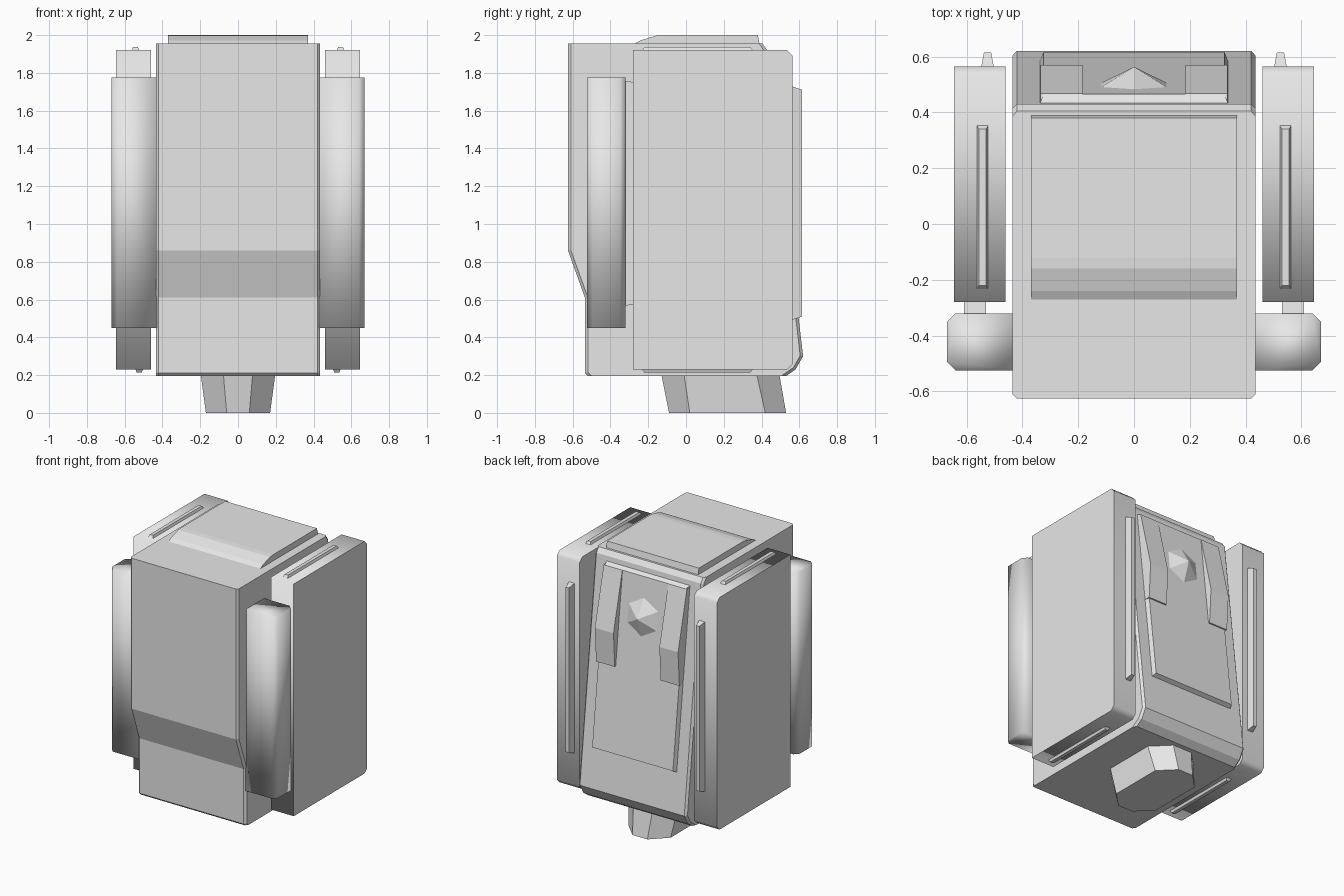
import bpy, bmesh, math
from mathutils import Vector, Matrix

if "Cube" in bpy.data.objects:
    bpy.data.objects.remove(bpy.data.objects["Cube"])

grey = bpy.data.materials.new("light_grey")
grey.diffuse_color = (0.8, 0.8, 0.8, 1)
grey.use_nodes = True
grey.node_tree.nodes["Principled BSDF"].inputs["Base Color"].default_value = grey.diffuse_color


def finish(bm, name):
    bmesh.ops.recalc_face_normals(bm, faces=bm.faces)
    me = bpy.data.meshes.new(name)
    bm.to_mesh(me)
    bm.free()
    me.materials.append(grey)
    ob = bpy.data.objects.new(name, me)
    bpy.context.collection.objects.link(ob)
    return ob


def loft(name, lower, upper, smooth=False, sharp_caps=True):
    """Join two matching outlines into a closed solid."""
    bm = bmesh.new()
    a = [bm.verts.new(p) for p in lower]
    b = [bm.verts.new(p) for p in upper]
    n = len(a)
    caps = [bm.faces.new(a), bm.faces.new(b[::-1])]
    for i in range(n):
        j = (i + 1) % n
        bm.faces.new((a[i], b[i], b[j], a[j]))
    if smooth:
        for f in bm.faces:
            f.smooth = True
        if sharp_caps:
            for f in caps:
                for e in f.edges:
                    e.smooth = False
    return finish(bm, name)


def prism_x(name, x0, x1, profile, **kw):
    return loft(name, [(x0, y, z) for y, z in profile],
                [(x1, y, z) for y, z in profile], **kw)


def back_y(z, lift=0.0):
    """Depth of the sloping back face at height z."""
    return 0.43 + (1.92 - z) * 0.19 / 1.62 + lift


def ridge(name, centre, half_len, along, out):
    """Thin rail with tapered ends, standing out from a panel edge."""
    c, u, o = Vector(centre), Vector(along), Vector(out)
    w = Vector((1, 0, 0))

    def ring(hw, hl, h):
        return [c + w * (hw * s) + u * (hl * t) + o * h
                for s, t in ((-1, -1), (1, -1), (1, 1), (-1, 1))]
    return loft(name, ring(0.024, half_len, -0.01),
                ring(0.013, half_len - 0.02, 0.05 if o.y else 0.017))


# main body with sloped back and stepped front
body = prism_x("body", -0.435, 0.435, [
    (-0.625, 1.955), (-0.625, 0.86), (-0.535, 0.61), (-0.535, 0.21),
    (-0.52, 0.195), (0.53, 0.195), (0.58, 0.23), (0.62, 0.30),
    (0.43, 1.92), (0.405, 1.955)])
bm = bmesh.new()
bm.from_mesh(body.data)
bm.normal_update()
rim = [e for e in bm.edges
       if any(abs(f.normal.x) > 0.9 for f in e.link_faces)
       and any(abs(f.normal.y) > 0.5 for f in e.link_faces)]
bmesh.ops.bevel(bm, geom=rim, offset=0.015, segments=1, affect='EDGES')
bm.to_mesh(body.data)
bm.free()

# roof plate
prism_x("roof_plate", -0.37, 0.37, [
    (-0.28, 1.95), (-0.24, 1.972), (-0.16, 1.997), (-0.12, 2.0),
    (0.38, 2.0), (0.39, 1.95)])

# tapered foot with cut corners
def octagon(hx, y0, y1, c, z):
    return [(-hx + c, y0, z), (hx - c, y0, z), (hx, y0 + c, z), (hx, y1 - c, z),
            (hx - c, y1, z), (-hx + c, y1, z), (-hx, y1 - c, z), (-hx, y0 + c, z)]


loft("foot", octagon(0.17, -0.09, 0.53, 0.11, 0), octagon(0.197, -0.13, 0.495, 0.12, 0.2))

# raised plate on the back
def back_rect(hx, z0, z1, lift):
    return [(-hx, back_y(z0, lift), z0), (hx, back_y(z0, lift), z0),
            (hx, back_y(z1, lift), z1), (-hx, back_y(z1, lift), z1)]


loft("back_plate", back_rect(0.34, 0.58, 1.89, -0.01), back_rect(0.325, 0.60, 1.87, 0.03))

# six-sided shallow boss on the back plate
bm = bmesh.new()
bmesh.ops.create_cone(bm, cap_ends=True, segments=6, radius1=0.145, radius2=0.0, depth=0.07)
normal = Vector((0, 1, 0.117)).normalized()
side = Vector((1, 0, 0))
rot = Matrix((side, normal.cross(side), normal)).transposed().to_4x4()
place = Matrix.Translation(Vector((0, back_y(1.59, 0.03), 1.59)) + normal * 0.03)
bmesh.ops.transform(bm, matrix=place @ rot, verts=bm.verts)
finish(bm, "back_boss")

for s, label in ((1, "right"), (-1, "left")):
    # wedge brackets on the back plate
    prism_x(label + "_bracket", s * 0.185, s * 0.335, [
        (0.44, 1.87), (0.468, 1.87), (0.57, 1.45), (0.555, 1.20), (0.50, 1.20)])

    # side panel with trimmed rear corners
    prism_x(label + "_panel", s * 0.46, s * 0.645, [
        (-0.28, 0.23), (0.535, 0.23), (0.565, 0.26),
        (0.565, 1.89), (0.535, 1.92), (-0.28, 1.92)], smooth=True)

    # rails on the panel top, bottom and back
    ridge(label + "_top_rail", (s * 0.543, 0.06, 1.92), 0.30, (0, 1, 0), (0, 0, 1))
    ridge(label + "_bottom_rail", (s * 0.523, 0.06, 0.23), 0.30, (0, 1, 0), (0, 0, -1))
    ridge(label + "_back_rail", (s * 0.525, 0.565, 1.11), 0.62, (0, 0, 1), (0, 1, 0))

    # front side arm with trimmed vertical edges
    outline = [(0.43, -0.525), (0.64, -0.525), (0.67, -0.495),
               (0.67, -0.35), (0.64, -0.32), (0.43, -0.32)]
    loft(label + "_arm", [(s * x, y, 0.45) for x, y in outline],
         [(s * x, y, 1.775) for x, y in outline], smooth=True, sharp_caps=False)

    # web joining the arm to the panel
    prism_x(label + "_web", s * 0.53, s * 0.61, [
        (-0.34, 0.565), (-0.27, 0.575), (-0.27, 1.75), (-0.34, 1.76)])
